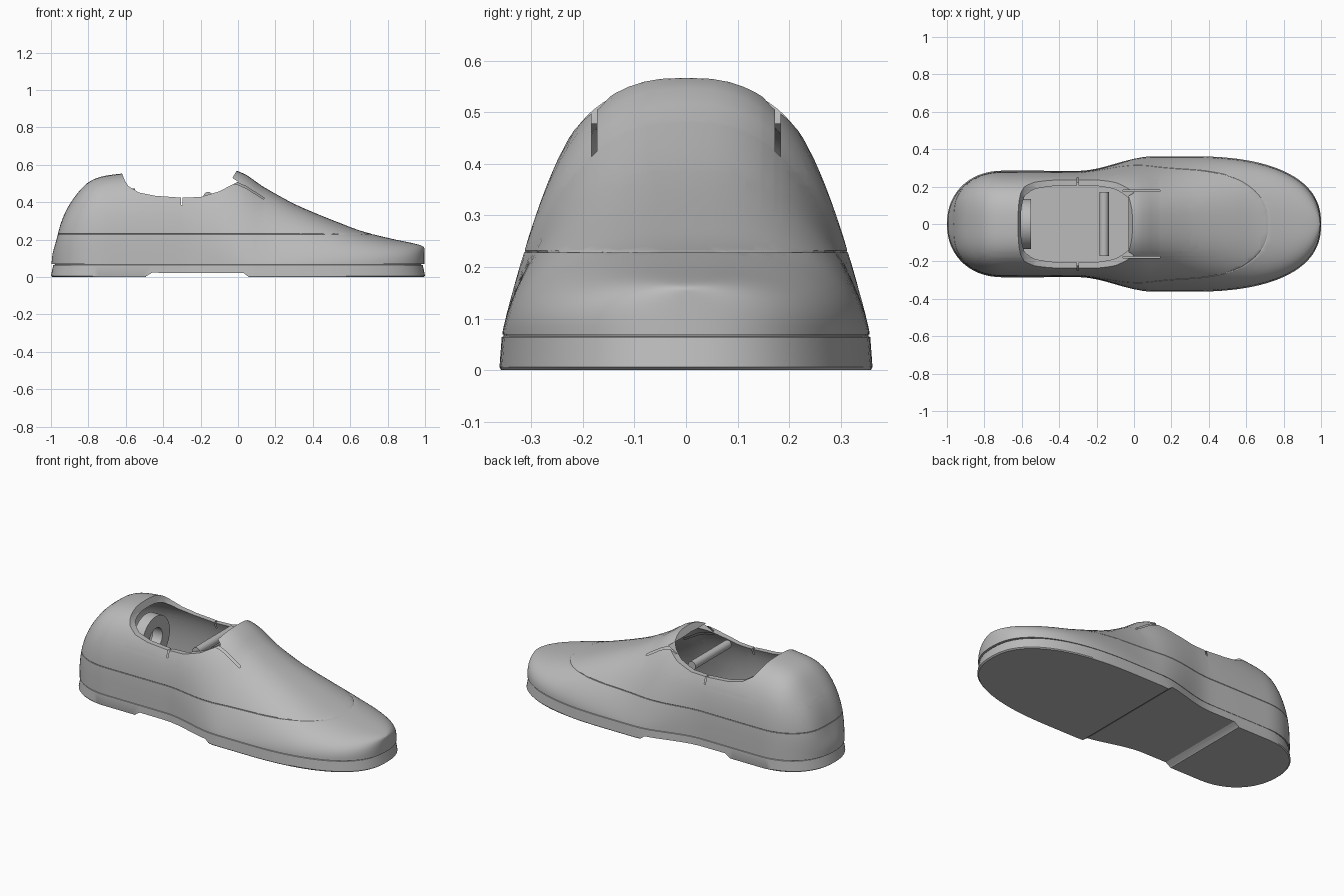
import bpy, bmesh
from math import sin, cos, acos, pi

if "Cube" in bpy.data.objects:
    bpy.data.objects.remove(bpy.data.objects["Cube"], do_unlink=True)

grey = bpy.data.materials.new("plain grey")
grey.use_nodes = True
grey.diffuse_color = (0.5, 0.5, 0.5, 1)
grey.node_tree.nodes["Principled BSDF"].inputs["Base Color"].default_value = (0.5, 0.5, 0.5, 1)

BASE = 0.069
SEAM = 0.23
# Ridge height along the shoe, heel to toe
RIDGE = [(-1, .08), (-.98, .18), (-.945, .305), (-.89, .41), (-.79, .515), (-.625, .553),
         (-.3, .572), (0, .566), (.14, .48), (.33, .378), (.6, .268), (.72, .23), (.87, .195), (1, .155)]
# Cross-section roundness along the shoe
RISE = [(-1, 3), (-.7, 3), (-.3, 2.7), (.05, 1.22), (.4, 1.45), (.75, 2.2), (1, 3.2)]
SPREAD = [(-1, 3), (-.3, 2.8), (.05, 2.6), (.75, 2.6), (1, 2.8)]


def curve(table, x):
    """Smooth interpolation, spaced by angle so that the rounded ends stay smooth."""
    ts = [acos(-p[0]) for p in table]
    vs = [p[1] for p in table]
    t = acos(max(-1, min(1, -x)))
    i = max(k for k in range(len(ts) - 1) if ts[k] <= t + 1e-9)

    def slope(k):
        a, b = max(k - 1, 0), min(k + 1, len(ts) - 1)
        return (vs[b] - vs[a]) / (ts[b] - ts[a])
    h = ts[i + 1] - ts[i]
    u = (t - ts[i]) / h
    return (vs[i] * (1 + 2 * u) * (1 - u) ** 2 + slope(i) * h * u * (1 - u) ** 2
            + vs[i + 1] * u * u * (3 - 2 * u) + slope(i + 1) * h * u * u * (u - 1))


def half_width(x):
    if x < -.7:
        return .285 * max(0, 1 - ((-x - .7) / .3) ** 2.15) ** .465
    if x > .3:
        return .362 * max(0, 1 - ((x - .3) / .7) ** 2.4) ** .417
    u = max(0, min(1, (x + .3) / .4))
    return .285 + .077 * u * u * (3 - 2 * u)


def loft(name, rings):
    """Join closed rings of points into a capped solid."""
    bm = bmesh.new()
    loops = [[bm.verts.new(p) for p in ring] for ring in rings]
    n = len(loops[0])
    for a, b in zip(loops, loops[1:]):
        for i in range(n):
            bm.faces.new((a[i], a[(i + 1) % n], b[(i + 1) % n], b[i]))
    bm.faces.new(loops[0])
    bm.faces.new(loops[-1])
    bmesh.ops.recalc_face_normals(bm, faces=bm.faces)
    mesh = bpy.data.meshes.new(name)
    bm.to_mesh(mesh)
    bm.free()
    mesh.materials.append(grey)
    obj = bpy.data.objects.new(name, mesh)
    bpy.context.collection.objects.link(obj)
    return obj


def prism(name, profile, y0, y1):
    return loft(name, [[(x, y, z) for x, z in profile] for y in (y0, y1)])


def cut(obj, cutter):
    bpy.context.view_layer.objects.active = obj
    mod = obj.modifiers.new("cut", 'BOOLEAN')
    mod.operation = 'DIFFERENCE'
    mod.solver = 'EXACT'
    mod.object = cutter
    bpy.ops.object.modifier_apply(modifier=mod.name)
    bpy.data.objects.remove(cutter, do_unlink=True)


def smooth(obj, angle=.5):
    bpy.ops.object.select_all(action='DESELECT')
    obj.select_set(True)
    bpy.context.view_layer.objects.active = obj
    bpy.ops.object.shade_smooth_by_angle(angle=angle)


def slice_mesh(bm, axis, value, low):
    """Add an edge loop where a plane crosses the faces above a given height."""
    faces = [f for f in bm.faces if f.calc_center_median().z > low]
    edges = {e for f in faces for e in f.edges}
    verts = {v for f in faces for v in f.verts}
    at = [value if k == axis else 0 for k in range(3)]
    normal = [1 if k == axis else 0 for k in range(3)]
    bmesh.ops.bisect_plane(bm, geom=faces + list(edges) + list(verts), dist=1e-6, plane_co=at, plane_no=normal)


def open_slot(bm, low, x0, x1, y0, y1):
    """Cut a narrow slot through both walls, on both sides."""
    for x in (x0, x1):
        slice_mesh(bm, 0, x, .3)
    for y in (y0, y1, -y0, -y1):
        slice_mesh(bm, 1, y, .3)
    slice_mesh(bm, 2, low, .3)
    gone = []
    for f in bm.faces:
        c = f.calc_center_median()
        if x0 < c.x < x1 and y0 < abs(c.y) < y1 and c.z > low:
            gone.append(f)
    bmesh.ops.delete(bm, geom=gone, context='FACES')


def foot_form(name, length, width, height, floor, stations=72, steps=40):
    rings = []
    for s in range(stations + 1):
        x = -cos(pi * s / stations)
        w = max(.012, half_width(x)) * width
        top = max(floor + .006, floor + (curve(RIDGE, x) - floor) * height)
        p, q = curve(RISE, x), curve(SPREAD, x)
        ring = []
        for k in range(steps + 1):
            a = pi * k / steps
            c = cos(a)
            y = w * abs(c) ** (2 / q) * (1 if c > 0 else -1)
            ring.append((x * length, y, floor + (top - floor) * max(0, sin(a)) ** (2 / p)))
        rings.append(ring)
    return loft(name, rings)


# Upper, hollow inside, with a foot opening
upper = foot_form("upper", .996, .985, 1, BASE)
cut(upper, foot_form("cavity", .962, .9, .92, .088))
collar = [(-.63, .8), (-.62, .553), (-.605, .515), (-.585, .485), (-.53, .452), (-.44, .434), (-.3, .424),
          (-.2, .428), (-.1, .458), (0, .51), (-.03, .53), (0, .58), (0, .8)]
cut(upper, prism("opening", collar, -.6, .6))

# Tongue slits, side notches and a fine groove around the outside
bm = bmesh.new()
bm.from_mesh(upper.data)
open_slot(bm, .36, -.06, .14, .173, .183)
open_slot(bm, .385, -.304, -.296, .15, .4)
for z in (SEAM - .002, SEAM, SEAM + .002):
    slice_mesh(bm, 2, z, 0)
bm.normal_update()
for v in bm.verts:
    if abs(v.co.z - SEAM) < 1e-4 and v.normal.xy.dot(v.co.xy) > 0:
        v.co -= v.normal * .002
bm.to_mesh(upper.data)
bm.free()
smooth(upper)

# Sole with rounded lower edge, groove on top and a raised arch
layers = [(0, .992), (.006, 1), (.064, .988), (.066, .978), (.072, .978)]
outline = [pi * k / 64 for k in range(128)]
sole = loft("sole", [[(-cos(t) * s, half_width(-cos(t)) * s * (1 if t < pi else -1), z)
                      for t in outline] for z, s in layers])
arch = [(-.5, -.01), (-.49, .005), (-.46, .023), (.03, .021), (.05, .006), (.07, -.01)]
cut(sole, prism("arch", arch, -.6, .6))
smooth(sole)


# Heel ring inside the back
def circle(x, r):
    return [(x, r * cos(2 * pi * k / 48), .34 + r * sin(2 * pi * k / 48)) for k in range(48)]


heel_ring = loft("heel_ring", [circle(-.615, .133), circle(-.55, .133)])
cut(heel_ring, loft("ring_hole", [circle(-.7, .062), circle(-.5, .062)]))
smooth(heel_ring)

# Cross bar below the tongue
bar = [(-.16 + .025 * cos(2 * pi * k / 32), .43 + .025 * sin(2 * pi * k / 32)) for k in range(32)]
smooth(prism("cross_bar", bar, -.172, .172))
